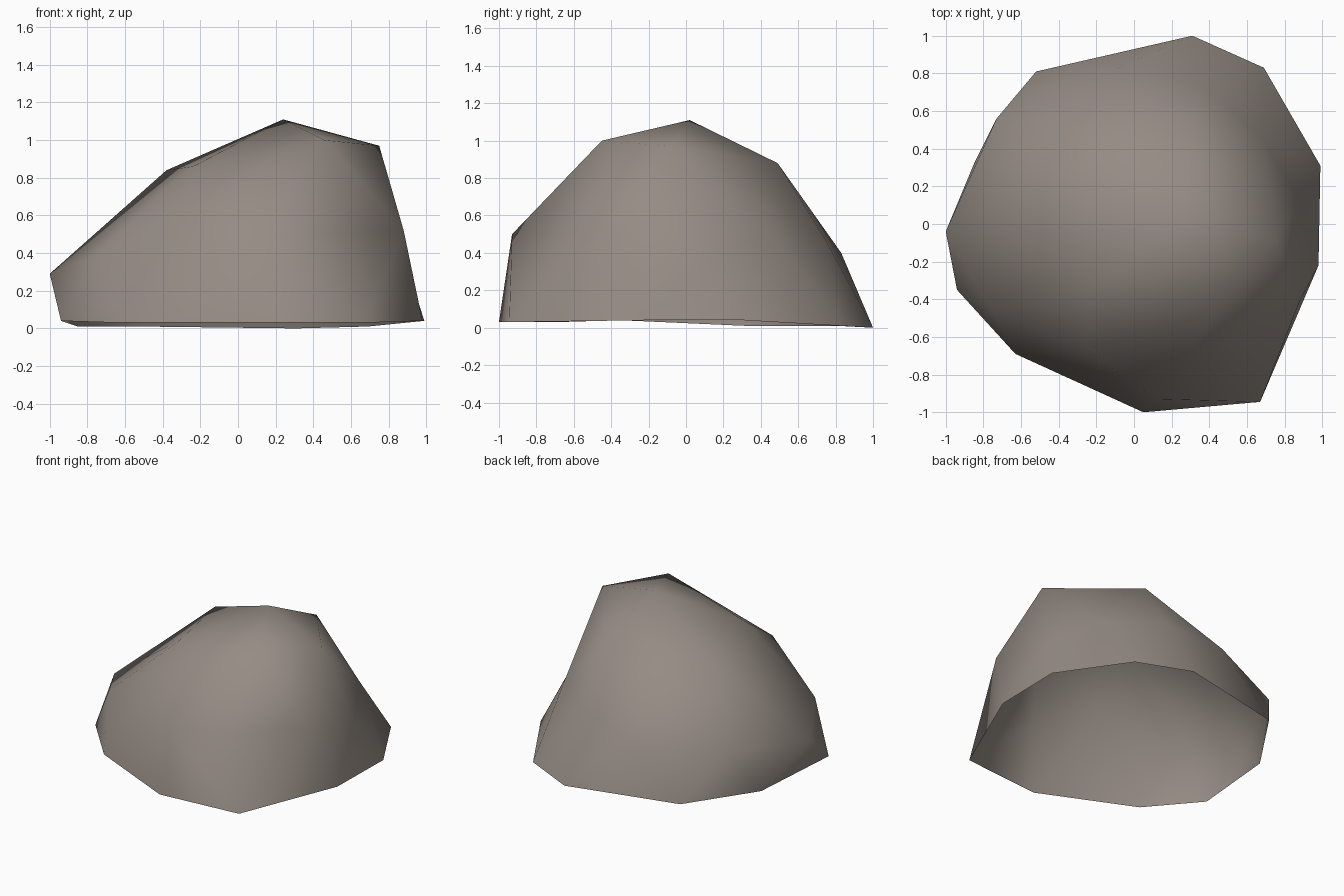
import bpy
import bmesh

# Remove the default cube only
default_cube = bpy.data.objects.get("Cube")
if default_cube:
    bpy.data.objects.remove(default_cube, do_unlink=True)


def make_material(name, colour):
    material = bpy.data.materials.new(name)
    material.use_nodes = True
    material.diffuse_color = colour
    shader = next(n for n in material.node_tree.nodes if n.type == "BSDF_PRINCIPLED")
    shader.inputs["Base Color"].default_value = colour
    shader.inputs["Roughness"].default_value = 0.9
    return material


# Stacked rings of the boulder, counter-clockwise from the left side
ground_ring = [
    (.98, -.22, .04), (.99, .31, .04), (.69, .83, .01), (.31, 1, 0),
    (-.52, .81, .01), (-.85, .32, .01), (-.94, -.35, .04),
    (-.63, -.69, .03), (.05, -1, .03), (.67, -.945, .03),
]
middle_ring = [
    (.88, .12, .38), (.68, .46, .5), (.35, .74, .48), (-.09, .83, .4),
    (-.73, .56, .36), (-1, -.04, .29), (-.75, -.46, .39),
    (-.25, -.67, .64), (.12, -.93, .5), (.88, -.41, .52),
]
shoulder_ring = [
    (.75, -.08, .97), (.31, .49, .88), (-.38, .27, .84),
    (-.24, -.36, .86), (.46, -.45, 1),
]
peak_point = (.24, .02, 1.11)


def build_boulder(name, material):
    bm = bmesh.new()
    ground, middle, shoulder = (
        [bm.verts.new(point) for point in ring]
        for ring in (ground_ring, middle_ring, shoulder_ring)
    )
    peak = bm.verts.new(peak_point)

    # Zigzag band of triangles between the ground and the middle
    count = len(ground)
    for i in range(count):
        after = (i + 1) % count
        bm.faces.new((ground[i], ground[after], middle[i]))
        bm.faces.new((ground[after], middle[after], middle[i]))

    # Upper slopes and cap; each shoulder stands over every second middle point
    for k in range(len(shoulder)):
        here, following = shoulder[k], shoulder[(k + 1) % len(shoulder)]
        before, below, beyond = (middle[(2 * k + d) % count] for d in (-1, 0, 1))
        bm.faces.new((before, below, here))
        bm.faces.new((below, beyond, here))
        bm.faces.new((here, beyond, following))
        bm.faces.new((here, following, peak))

    # Soft shading over the whole open shell
    for face in bm.faces:
        face.smooth = True

    mesh = bpy.data.meshes.new(name)
    bm.to_mesh(mesh)
    bm.free()
    mesh.materials.append(material)
    boulder = bpy.data.objects.new(name, mesh)
    bpy.context.collection.objects.link(boulder)
    return boulder


stone = make_material("warm_grey_stone", (.30, .26, .23, 1))
build_boulder("boulder", stone)
